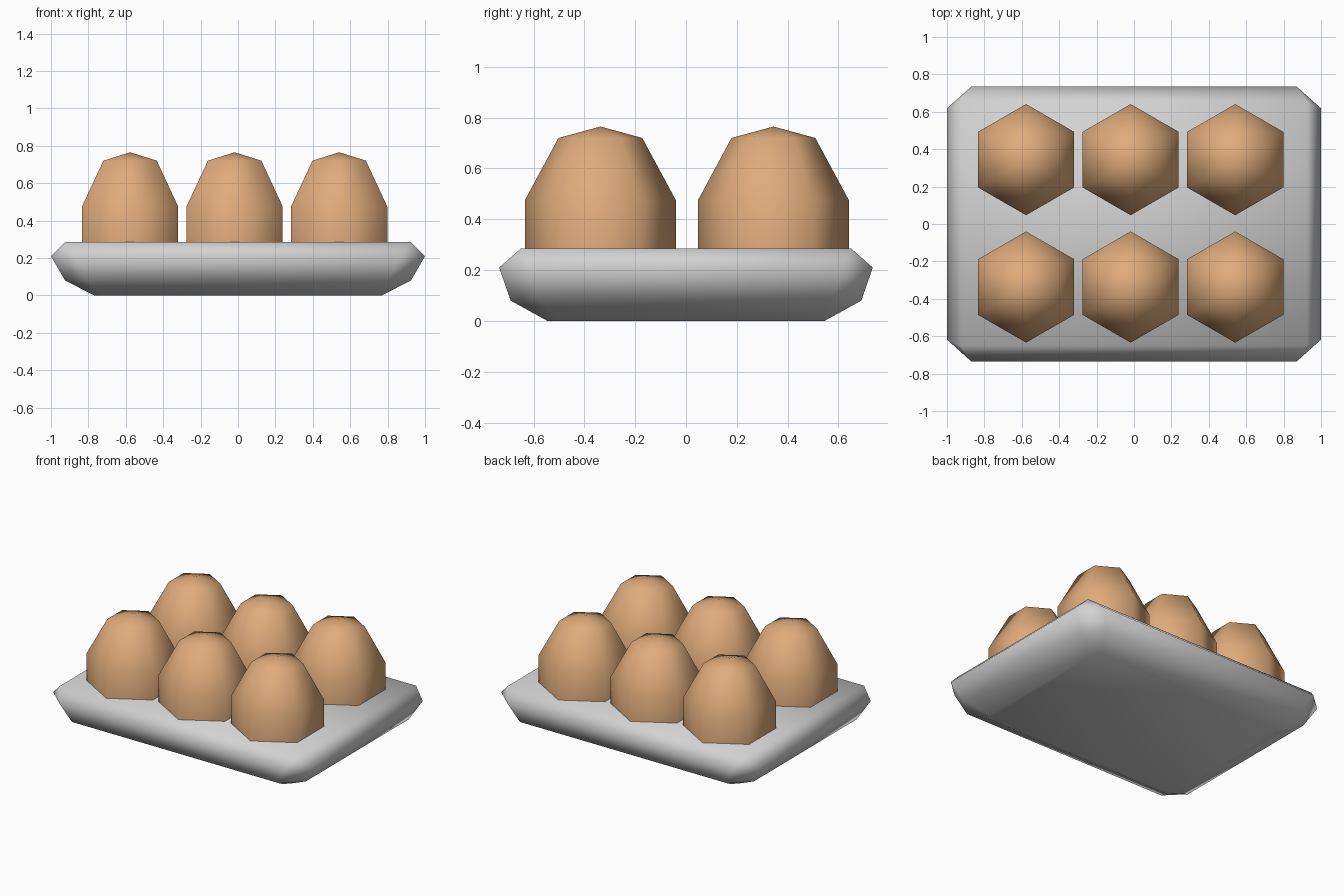
import bpy, bmesh, math

if "Cube" in bpy.data.objects:
    bpy.data.objects.remove(bpy.data.objects["Cube"])


def material(name, rgb):
    m = bpy.data.materials.new(name)
    m.diffuse_color = (*rgb, 1)
    m.use_nodes = True
    m.node_tree.nodes["Principled BSDF"].inputs["Base Color"].default_value = m.diffuse_color
    return m


def finish(bm, name, mat, angle):
    bmesh.ops.recalc_face_normals(bm, faces=bm.faces)
    me = bpy.data.meshes.new(name)
    bm.to_mesh(me)
    bm.free()
    me.materials.append(mat)
    ob = bpy.data.objects.new(name, me)
    bpy.context.collection.objects.link(ob)
    bpy.ops.object.select_all(action='DESELECT')
    ob.select_set(True)
    bpy.context.view_layer.objects.active = ob
    bpy.ops.object.shade_smooth_by_angle(angle=math.radians(angle))
    return ob


grey = material("tray grey", (0.65, 0.65, 0.65))
shell = material("egg shell brown", (0.74, 0.41, 0.20))

# Tray: convex shell through stacked rectangles (z, half x, half y, corner cut x, y)
bm = bmesh.new()
for z, hx, hy, cx, cy in [(0, .77, .545, .04, .04), (.08, .925, .69, .12, .12),
                          (.21, 1.0, .735, .13, .117), (.285, .925, .65, 0, 0)]:
    corners = {(hx - cx, hy), (hx, hy - cy)}
    for x, y in corners:
        for sx in (-1, 1):
            for sy in (-1, 1):
                bm.verts.new((sx * x, sy * y, z))
bmesh.ops.convex_hull(bm, input=bm.verts)
bmesh.ops.dissolve_limit(bm, angle_limit=math.radians(1), verts=bm.verts, edges=bm.edges)
finish(bm, "tray", grey, 50)


# Eggs: six-sided rings closed by a low point, seated in the tray
def egg(name, cx, cy):
    bm = bmesh.new()
    rings = []
    for z, r in [(.265, .297), (.475, .297), (.72, .165)]:
        rings.append([bm.verts.new((cx + r * math.cos(math.radians(90 + 60 * i)),
                                    cy + r * math.sin(math.radians(90 + 60 * i)), z))
                      for i in range(6)])
    top = bm.verts.new((cx, cy, .765))
    bm.faces.new(rings[0][::-1])
    for i in range(6):
        j = (i + 1) % 6
        for a, b in zip(rings, rings[1:]):
            bm.faces.new((a[i], a[j], b[j], b[i]))
        bm.faces.new((rings[-1][i], rings[-1][j], top))
    finish(bm, name, shell, 80)


for row, y in (("front", -.337), ("back", .344)):
    for col, x in (("left", -.577), ("middle", -.018), ("right", .541)):
        egg(f"egg_{row}_{col}", x, y)
